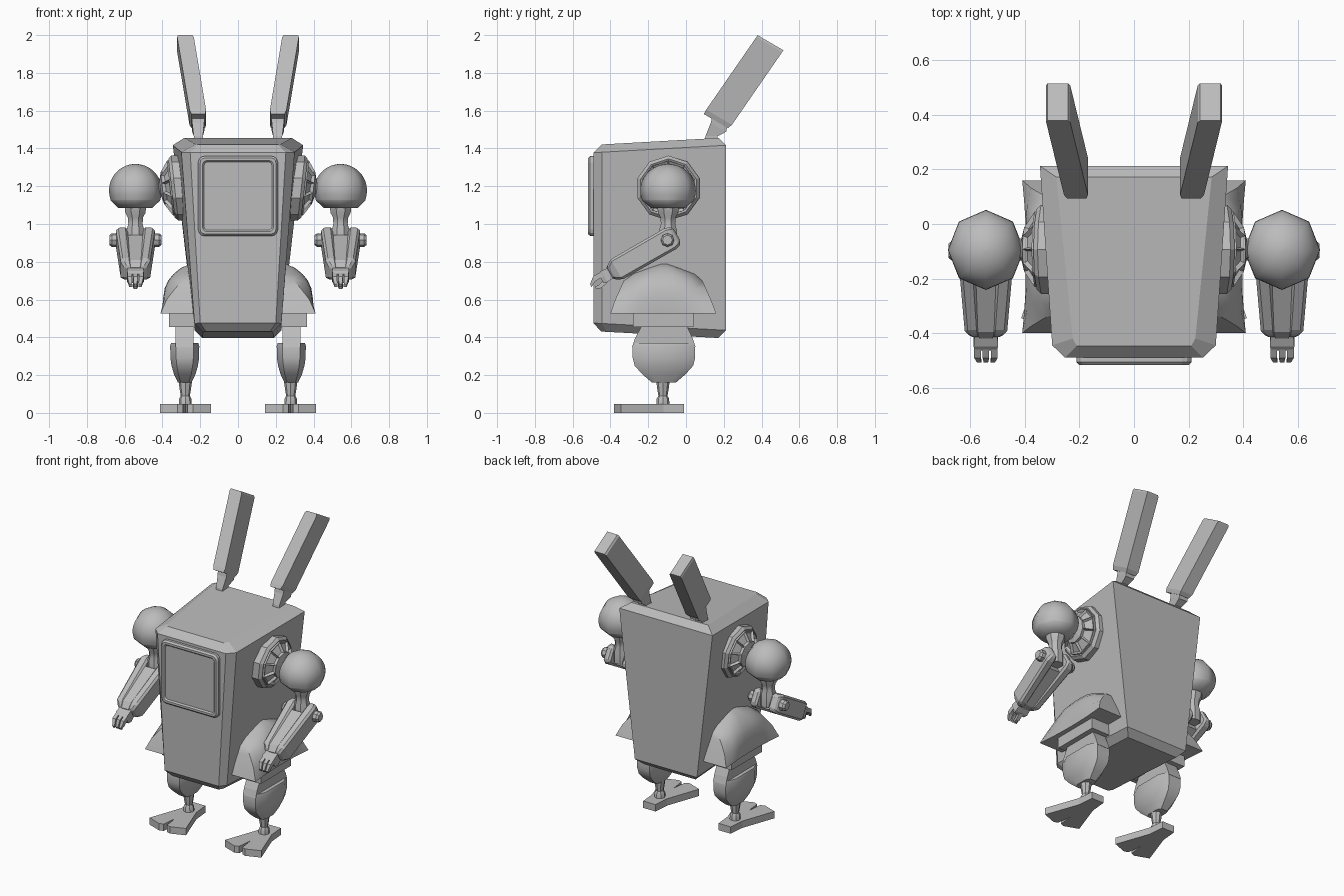
import bpy, bmesh, math
from mathutils import Vector

grey = bpy.data.materials.new("mid grey")
grey.diffuse_color = (0.5, 0.5, 0.5, 1)


def loft(name, rings, mirror=True, smooth=None, bevel=0, inset=None):
    """Skin a stack of equal-length rings, cap both ends, optionally mirror in x."""
    bm = bmesh.new()
    vs = [[bm.verts.new(p) for p in r] for r in rings]
    n = len(rings[0])
    bands = []
    for a, b in zip(vs, vs[1:]):
        bands.append([bm.faces.new((a[i], a[(i + 1) % n], b[(i + 1) % n], b[i])) for i in range(n)])
    bm.faces.new(vs[0][::-1])
    bm.faces.new(vs[-1])
    bmesh.ops.recalc_face_normals(bm, faces=bm.faces)
    if inset is not None:
        bmesh.ops.inset_individual(bm, faces=bands[inset], thickness=0.012, depth=-0.015)
    me = bpy.data.meshes.new(name)
    bm.to_mesh(me)
    bm.free()
    me.materials.append(grey)
    ob = bpy.data.objects.new(name, me)
    bpy.context.collection.objects.link(ob)
    if bevel:
        m = ob.modifiers.new("edge", "BEVEL")
        m.width, m.segments = bevel, 1
    if mirror:
        ob.modifiers.new("mirror", "MIRROR")
    if smooth:
        bpy.ops.object.select_all(action='DESELECT')
        ob.select_set(True)
        bpy.context.view_layer.objects.active = ob
        bpy.ops.object.shade_smooth_by_angle(angle=math.radians(smooth))
    return ob


def circle(cx, cy, z, rx, ry, n, turn=0.0):
    return [(cx + rx * math.cos(turn + 2 * math.pi * i / n),
             cy + ry * math.sin(turn + 2 * math.pi * i / n), z) for i in range(n)]


def rect(x0, x1, y0, y1, z):
    return [(x0, y0, z), (x1, y0, z), (x1, y1, z), (x0, y1, z)]


# Body: tapered, tilted lid and floor, chamfered front corners
def body_ring(z, slope, xb, xs, xf, yb, ys, yf):
    pts = [(xb, yb), (xs, ys), (xf, yf), (-xf, yf), (-xs, ys), (-xb, yb)]
    return [(x, y, z + slope * y) for x, y in pts]


loft("body", [
    body_ring(0.406, -0.055, 0.19, 0.185, 0.17, 0.17, -0.42, -0.45),
    body_ring(0.449, -0.055, 0.23, 0.23, 0.20, 0.213, -0.445, -0.49),
    body_ring(1.405, 0.056, 0.345, 0.30, 0.253, 0.213, -0.445, -0.49),
    body_ring(1.446, 0.056, 0.285, 0.225, 0.21, 0.172, -0.42, -0.447)], mirror=False)


# Chest screen with a raised rounded rim
def screen_ring(y, inset):
    w, h, r = 0.211 - inset, 0.212 - inset, max(0.035 - inset * 0.6, 0.01)
    pts = []
    for k, (sx, sz) in enumerate([(1, 1), (-1, 1), (-1, -1), (1, -1)]):
        for j in range(4):
            a = math.pi / 2 * (k + j / 3)
            pts.append((sx * (w - r) + r * math.cos(a), y, 1.148 + sz * (h - r) + r * math.sin(a)))
    return pts


loft("chest_screen", [screen_ring(-0.47, 0), screen_ring(-0.507, 0), screen_ring(-0.518, 0.01),
                      screen_ring(-0.518, 0.024), screen_ring(-0.509, 0.032)], mirror=False)

# Ears: short stem flaring into a long slanted bar
D = Vector((0, 0.863, -0.505))


def ear_ring(c, hx, hd, d=D):
    c, x = Vector(c), Vector((hx, 0, 0))
    return [c - x - d * hd, c + x - d * hd, c + x + d * hd, c - x + d * hd]


loft("ear", [ear_ring((0.21, 0.158, 1.545), 0.036, 0.074), ear_ring((0.213, 0.175, 1.565), 0.044, 0.079),
             ear_ring((0.278, 0.441, 1.950), 0.044, 0.079), ear_ring((0.28, 0.447, 1.96), 0.038, 0.079)])
loft("ear_stem", [ear_ring((0.21, 0.132, 1.43), 0.025, 0.034, Vector((0, 1, 0))),
                  ear_ring((0.21, 0.135, 1.465), 0.024, 0.032, Vector((0, 1, 0))),
                  ear_ring((0.211, 0.172, 1.512), 0.032, 0.047),
                  ear_ring((0.211, 0.178, 1.54), 0.034, 0.047)])


# Shoulder socket: ten-sided disc with recessed dome panels, leaning with the body side
def side_ring(x, r, n=10, cy=-0.093, cz=1.19, lean=0.11):
    pts = []
    for i in range(n):
        a = math.pi / 2 + 2 * math.pi * i / n
        pts.append((x + lean * r * math.sin(a), cy + r * math.cos(a), cz + r * math.sin(a)))
    return pts


loft("shoulder_disc", [side_ring(0.25, 0.172), side_ring(0.335, 0.172), side_ring(0.352, 0.155), side_ring(0.345, 0.14)])
loft("shoulder_dome", [side_ring(0.30, 0.148), side_ring(0.36, 0.145), side_ring(0.40, 0.085),
                       side_ring(0.412, 0.04)], inset=1)
loft("shoulder_axle", [side_ring(0.38, 0.04, 8, lean=0), side_ring(0.46, 0.04, 8, lean=0)])

# Shoulder ball: eight-sided, cut flat underneath
AX, AY = 0.543, -0.095
ball = []
for i in range(12):
    a = math.radians(88 - i * 9.8)
    ball.append(circle(AX, AY, 1.177 + 0.141 * math.sin(a), 0.14 * math.cos(a), 0.147 * math.cos(a), 8))
ball += [circle(AX, AY, 1.125, 0.131, 0.137, 8), circle(AX, AY, 1.085, 0.09, 0.092, 8)]
loft("shoulder_ball", ball, smooth=50)

# Upper arm neck
loft("upper_arm", [circle(AX, AY, z, r, r, 8, math.pi / 8) for z, r in
                   [(1.10, 0.062), (1.06, 0.058), (1.035, 0.044), (1.0, 0.041), (0.97, 0.05), (0.89, 0.05)]], smooth=30)


# Forearm: placed along a slanted axis (s along, h across)
def arm_ring(s, x0, x1, h0, h1):
    y, z = -0.047 - 0.868 * s, 0.943 - 0.497 * s
    return [(AX + x, y - 0.497 * h, z + 0.868 * h) for x, h in [(x0, h0), (x1, h0), (x1, h1), (x0, h1)]]


for side, label in ((1, "outer"), (-1, "inner")):
    loft("forearm_cheek_" + label, [arm_ring(s, side * a, side * b, -h, h) for s, a, b, h in
                                    [(0, 0.042, 0.08, 0.045), (0.03, 0.042, 0.104, 0.063),
                                     (0.37, 0.022, 0.078, 0.062), (0.41, 0.015, 0.055, 0.036)]], bevel=0.012)
    loft("elbow_bolt_" + label, [side_ring(AX + side * x, r, 8, -0.098, 0.915, 0) for x, r in
                                 [(0.08, 0.036), (0.125, 0.036), (0.138, 0.026)]])
loft("forearm_core", [arm_ring(0.09, -0.045, 0.045, -0.05, 0.05), arm_ring(0.37, -0.03, 0.03, -0.057, 0.057),
                      arm_ring(0.41, -0.025, 0.025, -0.036, 0.036)])

# Hand: wrist, three fingers and a thumb
loft("wrist", [arm_ring(0.40, -0.042, 0.042, -0.03, 0.03), arm_ring(0.445, -0.045, 0.045, -0.034, 0.034),
               arm_ring(0.465, -0.036, 0.036, -0.028, 0.028)])
for i, x in enumerate((-0.031, 0, 0.031)):
    loft("finger_%d" % (i + 1), [arm_ring(0.45, x - 0.012, x + 0.012, 0.002, 0.03),
                                 arm_ring(0.495, x - 0.012, x + 0.012, 0.002, 0.03),
                                 arm_ring(0.53, x * 0.8 - 0.008, x * 0.8 + 0.008, -0.015, 0.002)])
loft("thumb", [arm_ring(0.445, -0.014, 0.014, -0.036, -0.012), arm_ring(0.49, -0.012, 0.012, -0.045, -0.025),
               arm_ring(0.515, -0.008, 0.008, -0.036, -0.022)])


# Hip guard: bell shaped, square skirt rounding to a domed top
def hip_ring(z, xo, y0, y1, rnd, hollow):
    pts = [(0.2, y0, z)]
    for i in range(9):
        t = i / 4 - 1
        f = 1 - rnd * t ** 4
        x = 0.2 + (xo - 0.2) * f - hollow * (1 - t * t)
        pts.append((x, (y0 + y1) / 2 + (y1 - y0) / 2 * t, z))
    return pts + [(0.2, y1, z)]


loft("hip_guard", [hip_ring(*r) for r in [
    (0.527, 0.41, -0.40, 0.16, 0.0, 0.015), (0.60, 0.402, -0.375, 0.132, 0.12, 0.005),
    (0.66, 0.388, -0.347, 0.105, 0.3, 0), (0.70, 0.37, -0.33, 0.087, 0.45, 0),
    (0.735, 0.342, -0.28, 0.045, 0.6, 0), (0.765, 0.305, -0.21, -0.02, 0.7, 0),
    (0.787, 0.26, -0.15, -0.08, 0.8, 0)]], smooth=40)

# Leg: hip block, thigh, rounded shin pod and ankle
loft("hip_block", [rect(0.21, 0.365, -0.28, 0.04, 0.455), rect(0.21, 0.365, -0.28, 0.04, 0.54)])
loft("thigh", [rect(0.235, 0.33, -0.285, 0.05, 0.35), rect(0.235, 0.33, -0.27, 0.035, 0.395),
               rect(0.235, 0.33, -0.235, 0.005, 0.46), rect(0.235, 0.33, -0.2, -0.03, 0.50)])


def pod_ring(z, hx, hy):
    cx, cy = 0.282, -0.117
    return [(cx + hx * a, cy + hy * b, z) for a, b in
            [(-1, -0.6), (-0.6, -1), (0.6, -1), (1, -0.6), (1, 0.6), (0.6, 1), (-0.6, 1), (-1, 0.6)]]


loft("shin_pod", [pod_ring(*r) for r in [
    (0.162, 0.037, 0.065), (0.205, 0.057, 0.115), (0.25, 0.070, 0.155),
    (0.29, 0.076, 0.165), (0.355, 0.077, 0.165), (0.37, 0.072, 0.16)]], smooth=30)
loft("ankle", [circle(0.279, -0.122, z, r, r, 8) for z, r in
               [(0.04, 0.034), (0.075, 0.033), (0.09, 0.024), (0.125, 0.03), (0.17, 0.036)]], smooth=30)

# Foot: flat wedge with a notch between two toes
plan = [(0.045, -0.01), (0.055, -0.12), (0.135, -0.345), (0.04, -0.38), (0.012, -0.37), (0, -0.27),
        (-0.012, -0.37), (-0.04, -0.38), (-0.135, -0.345), (-0.055, -0.12), (-0.045, -0.01)]
loft("foot", [[(0.279 + x, y, z) for x, y in plan] for z in (0, 0.046)])
